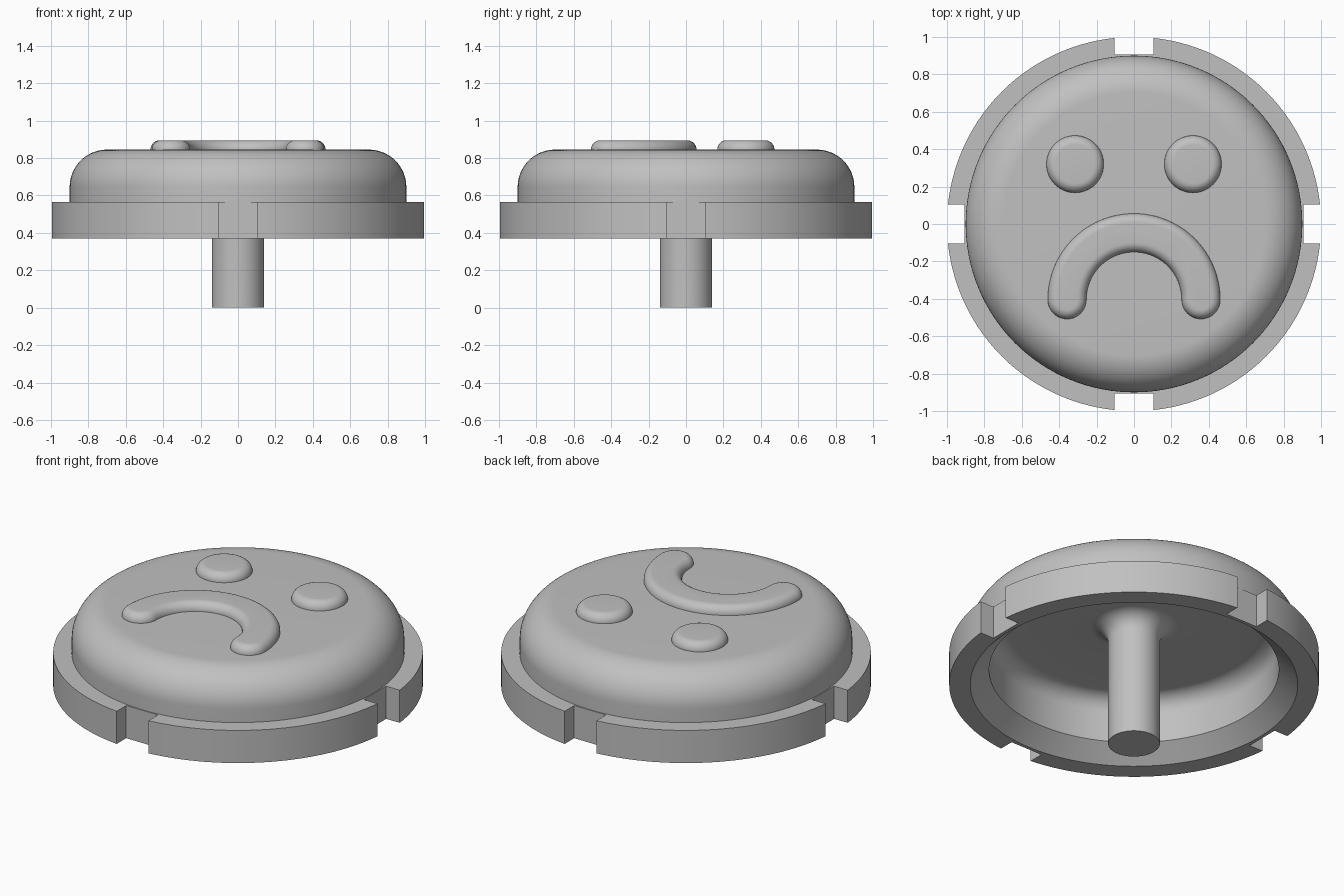
import bpy, bmesh
from math import sin, cos, pi, radians

cube = bpy.data.objects.get("Cube")
if cube:
    bpy.data.objects.remove(cube)

grey = bpy.data.materials.new("plain_grey")
grey.use_nodes = True
colour = (0.53, 0.53, 0.53, 1)
grey.diffuse_color = colour
grey.node_tree.nodes["Principled BSDF"].inputs["Base Color"].default_value = colour


def finish(name, bm):
    bmesh.ops.recalc_face_normals(bm, faces=bm.faces)
    mesh = bpy.data.meshes.new(name)
    bm.to_mesh(mesh)
    bm.free()
    mesh.materials.append(grey)
    obj = bpy.data.objects.new(name, mesh)
    bpy.context.collection.objects.link(obj)
    return obj


def activate(obj):
    bpy.ops.object.select_all(action='DESELECT')
    obj.select_set(True)
    bpy.context.view_layer.objects.active = obj


def smooth(obj):
    activate(obj)
    bpy.ops.object.shade_smooth_by_angle(angle=radians(30))


def arc(cx, cy, r, start, end, steps=12):
    return [(cx + r * cos(radians(start + (end - start) * i / steps)),
             cy + r * sin(radians(start + (end - start) * i / steps)))
            for i in range(steps + 1)]


def lathe(name, profile, steps=128):
    bm = bmesh.new()
    verts = [bm.verts.new((r, 0, z)) for r, z in profile]
    edges = [bm.edges.new(pair) for pair in zip(verts, verts[1:])]
    bmesh.ops.spin(bm, geom=verts + edges, cent=(0, 0, 0), axis=(0, 0, 1),
                   angle=2 * pi, steps=steps)
    bmesh.ops.remove_doubles(bm, verts=bm.verts, dist=0.0005)
    return finish(name, bm)


# Hollow cap, flange and central stem as one turned body
profile = ([(0, 0), (0.14, 0)]
           + arc(0.24, 0.63, 0.1, 180, 90)          # flare under the ceiling
           + arc(0.684, 0.63, 0.1, 90, 0)           # inner shoulder
           + [(0.784, 0.46), (0.886, 0.37), (1, 0.37), (1, 0.565), (0.9, 0.565)]
           + arc(0.7, 0.645, 0.2, 0, 90, 20)        # outer shoulder
           + [(0, 0.845)])
body = lathe("cap_with_stem", profile)

# Four notches through the flange
bm = bmesh.new()
for x, y in ((1, 0), (-1, 0), (0, 1), (0, -1)):
    made = bmesh.ops.create_cube(bm, size=1)["verts"]
    bmesh.ops.scale(bm, verts=made, vec=(0.2 if x else 0.21, 0.2 if y else 0.21, 0.6))
    bmesh.ops.translate(bm, verts=made, vec=(x * 1.005, y * 1.005, 0.45))
cutter = finish("notch_cutter", bm)
cutter.hide_render = True
cut = body.modifiers.new("notches", 'BOOLEAN')
cut.operation = 'DIFFERENCE'
cut.solver = 'EXACT'
cut.object = cutter
activate(body)
bpy.ops.object.modifier_apply(modifier=cut.name)
bpy.data.objects.remove(cutter)
smooth(body)

# Round eyes with softened rims
TOP, BEVEL = 0.845, 0.05
for side, x in (("left", 0.315), ("right", -0.315)):
    eye = lathe(side + "_eye",
                [(0.153, TOP - 0.01)] + arc(0.103, TOP, BEVEL, 0, 90, 10) + [(0, TOP + BEVEL)], 64)
    eye.location = (x, 0.32, 0)
    smooth(eye)


# Down-turned mouth: a curved slot outline stacked in shrinking layers
def mouth_outline(w):
    mid, y = 0.358, -0.405
    return (arc(0, y, mid + w, 0, 180, 48)
            + arc(-mid, y, w, 180, 360, 20)[1:]
            + arc(0, y, mid - w, 180, 0, 48)[1:]
            + arc(mid, y, w, -180, 0, 20)[1:-1])


bm = bmesh.new()
layers = [(0.103, TOP - 0.01)] + arc(0.053, TOP, BEVEL, 0, 90, 10)
rings = [[bm.verts.new((x, y, z)) for x, y in mouth_outline(w)] for w, z in layers]
for low, high in zip(rings, rings[1:]):
    for i in range(len(low)):
        bm.faces.new((low[i - 1], low[i], high[i], high[i - 1]))
bm.faces.new(rings[-1])
smooth(finish("mouth", bm))
